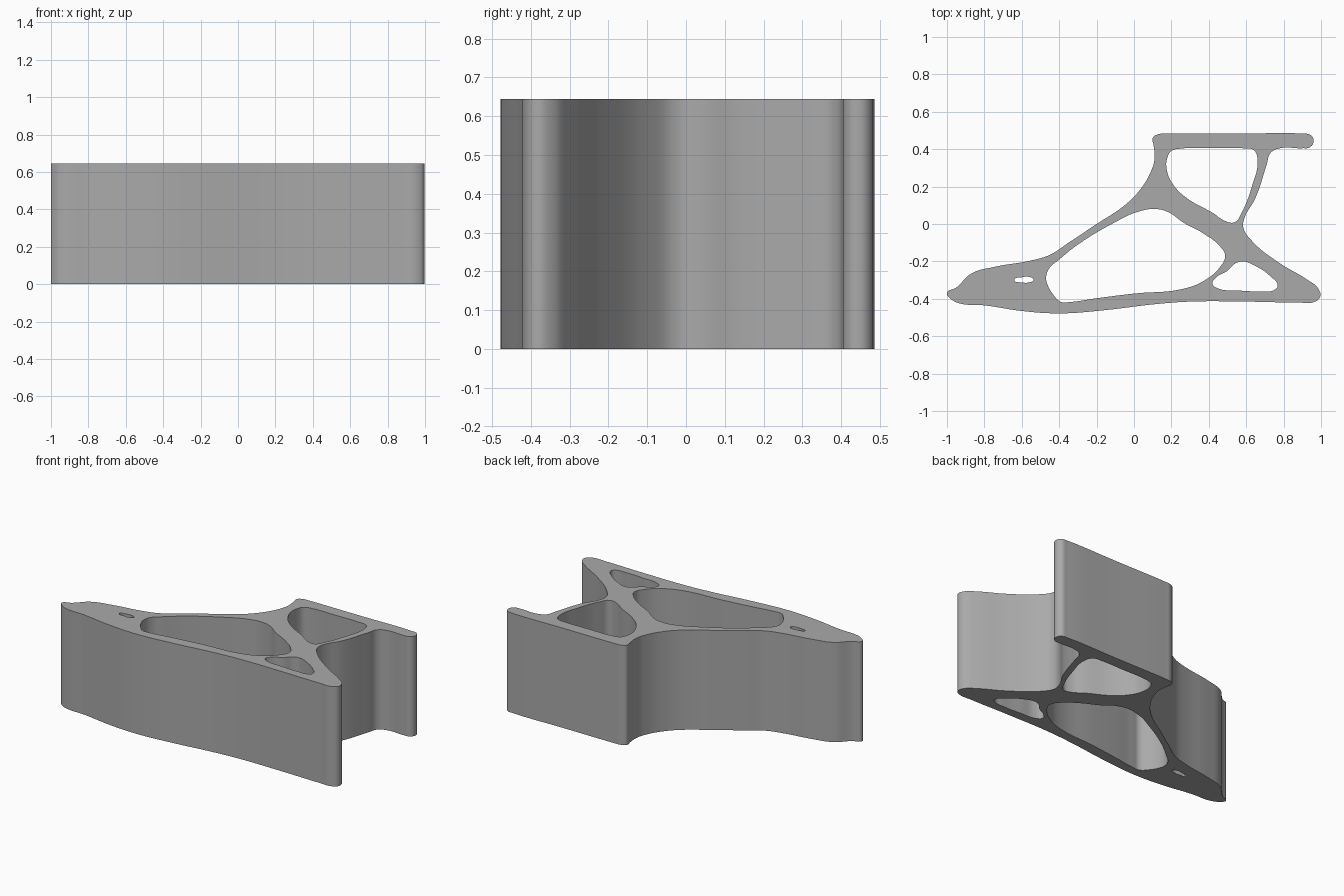
import bpy, bmesh, math

default_cube = bpy.data.objects.get("Cube")
if default_cube:
    bpy.data.objects.remove(default_cube, do_unlink=True)

HEIGHT = 0.645

# Outer contour of the bracket
outline = [
    (.10, .46), (.13, .48), (.17, .483), (.55, .483), (.90, .483), (.945, .475), (.96, .44),
    (.94, .41), (.90, .405), (.78, .405), (.73, .38), (.71, .32), (.65, .14), (.59, .03),
    (.585, -.02), (.63, -.09), (.78, -.21), (.93, -.30), (.985, -.345), (.995, -.39),
    (.96, -.418), (.88, -.42), (.60, -.415), (.30, -.415), (.10, -.43), (-.15, -.46),
    (-.40, -.478), (-.60, -.465), (-.80, -.435), (-.93, -.425), (-.98, -.40), (-1, -.37),
    (-.95, -.34), (-.87, -.265), (-.75, -.23), (-.55, -.195), (-.45, -.165), (-.35, -.10),
    (-.20, 0), (-.05, .10), (.03, .18), (.09, .28), (.11, .35), (.105, .42),
]

# Openings between the struts
main_opening = [
    (-.39, -.417), (-.43, -.38), (-.46, -.33), (-.47, -.29), (-.455, -.24), (-.40, -.19),
    (-.30, -.11), (-.10, .01), (.02, .065), (.12, .08), (.19, .06), (.26, .01), (.37, -.05),
    (.46, -.12), (.487, -.17), (.46, -.23), (.38, -.30), (.27, -.345), (.0, -.372),
    (-.20, -.397), (-.34, -.417),
]
upper_opening = [
    (.18, .36), (.20, .39), (.25, .403), (.42, .405), (.58, .405), (.64, .395), (.66, .35),
    (.63, .20), (.575, .06), (.54, .01), (.49, .015), (.42, .06), (.28, .14), (.21, .21),
    (.175, .29),
]
lower_opening = [
    (.58, -.20), (.64, -.22), (.73, -.28), (.768, -.33), (.75, -.353), (.68, -.36),
    (.55, -.355), (.45, -.345), (.42, -.32), (.44, -.285), (.50, -.25), (.54, -.212),
]
slot = [(-.64, -.30), (-.60, -.285), (-.56, -.283), (-.538, -.298), (-.56, -.312), (-.60, -.312)]


def add_contour(curve, points):
    """Add one smooth closed loop to a flat curve."""
    spline = curve.splines.new("BEZIER")
    spline.bezier_points.add(len(points) - 1)
    spline.use_cyclic_u = True
    for knot, (x, y) in zip(spline.bezier_points, points):
        knot.co = (x, y, 0)
        knot.handle_left_type = knot.handle_right_type = "AUTO"


# Extruded bracket body
curve = bpy.data.curves.new("bracket_profile", "CURVE")
curve.dimensions = "2D"
curve.fill_mode = "BOTH"
curve.resolution_u = 6
curve.extrude = HEIGHT / 2
for contour in (outline, main_opening, upper_opening, lower_opening, slot):
    add_contour(curve, contour)

bracket = bpy.data.objects.new("bracket_body", curve)
bpy.context.collection.objects.link(bracket)
bpy.ops.object.select_all(action="DESELECT")
bracket.select_set(True)
bpy.context.view_layer.objects.active = bracket
bpy.ops.object.convert(target="MESH")
bracket = bpy.context.object
mesh = bracket.data

# Weld the caps to the walls and stand the body on the ground
bm = bmesh.new()
bm.from_mesh(mesh)
bmesh.ops.remove_doubles(bm, verts=bm.verts, dist=0.0001)
bmesh.ops.translate(bm, verts=bm.verts, vec=(0, 0, HEIGHT / 2))
bmesh.ops.recalc_face_normals(bm, faces=bm.faces)
bm.to_mesh(mesh)
bm.free()

# Plain grey finish
grey = bpy.data.materials.new("plain grey")
grey.use_nodes = True
colour = (0.4, 0.4, 0.4, 1)
grey.diffuse_color = colour
grey.node_tree.nodes["Principled BSDF"].inputs["Base Color"].default_value = colour
mesh.materials.clear()
mesh.materials.append(grey)

bpy.ops.object.shade_smooth_by_angle(angle=math.radians(35))
